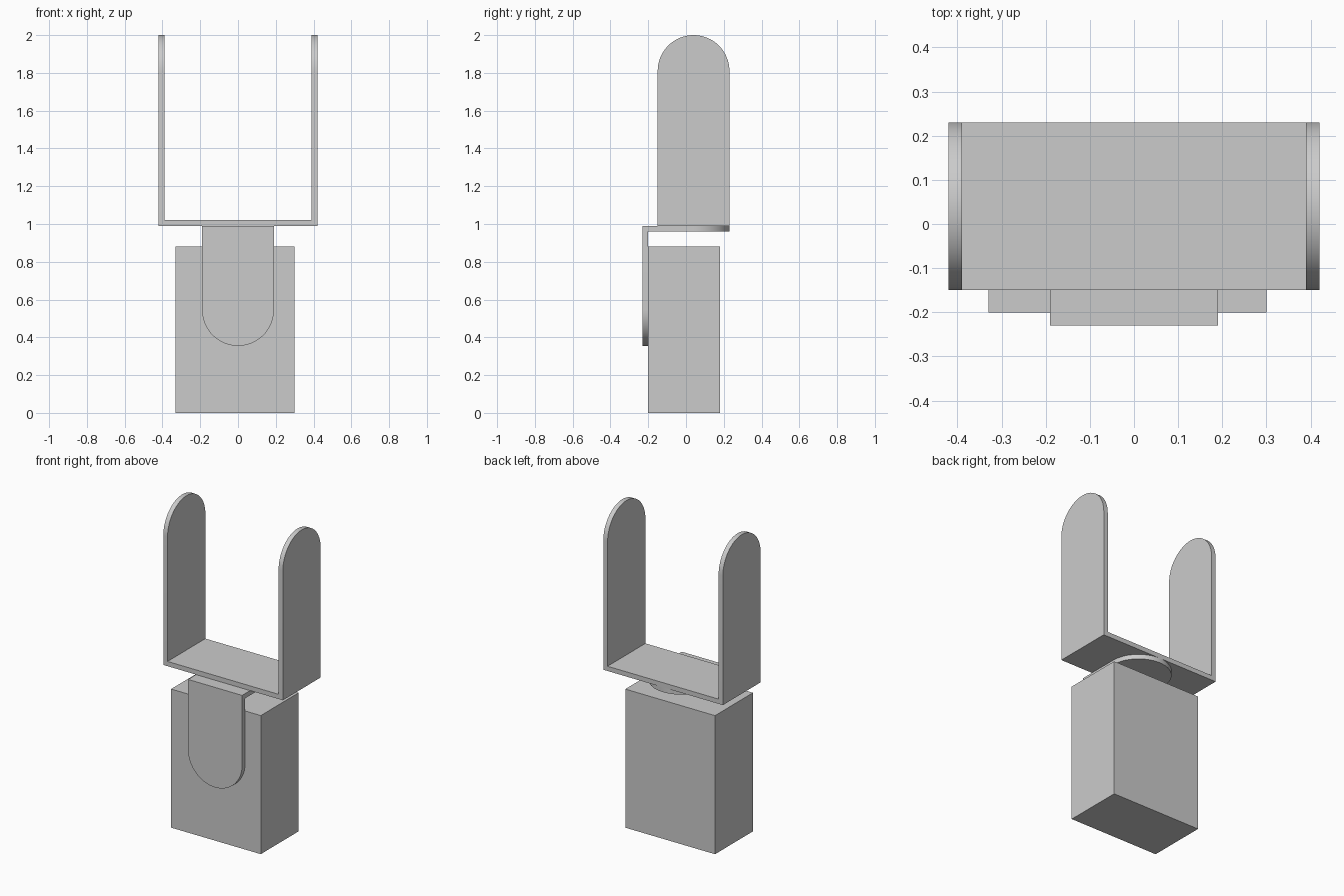
import bpy, bmesh, math
from mathutils import Vector

if "Cube" in bpy.data.objects:
    bpy.data.objects.remove(bpy.data.objects["Cube"])

R, T = 0.19, 0.03   # tongue half width, sheet thickness
YC = 0.04           # centre line of the brackets in y


def tongue(length, place, steps=32):
    """Outline of a strip with one round end, placed in 3D by place(u, v)."""
    pts = [(-R, 0), (R, 0)]
    for i in range(steps + 1):
        a = math.pi * i / steps
        pts.append((R * math.cos(a), length - R + R * math.sin(a)))
    return [Vector(place(u, v)) for u, v in pts]


def sheet_bracket(name, panels, inside):
    """Folded sheet: outer panels welded at the folds, thickened inward."""
    bm = bmesh.new()
    for pts in panels:
        bm.faces.new([bm.verts.new(p) for p in pts])
    bmesh.ops.remove_doubles(bm, verts=bm.verts, dist=1e-5)
    bm.normal_update()
    for f in bm.faces:
        if f.normal.dot(f.verts[0].co - Vector(inside)) < 0:
            f.normal_flip()
    mesh = bpy.data.meshes.new(name)
    bm.to_mesh(mesh)
    bm.free()
    ob = bpy.data.objects.new(name, mesh)
    bpy.context.collection.objects.link(ob)
    bpy.ops.object.select_all(action='DESELECT')
    bpy.context.view_layer.objects.active = ob
    ob.select_set(True)
    mod = ob.modifiers.new("thickness", 'SOLIDIFY')
    mod.thickness = T
    mod.offset = -1
    mod.use_even_offset = True
    bpy.ops.object.modifier_apply(modifier=mod.name)
    bpy.ops.object.shade_smooth_by_angle(angle=math.radians(30))
    return ob


# Motor block
bpy.ops.mesh.primitive_cube_add(size=1, location=(-0.015, -0.01, 0.44))
block = bpy.context.object
block.name = "motor_block"
block.scale = (0.63, 0.38, 0.88)

# Lower L bracket: top plate reaching back, front plate hanging down
sheet_bracket("lower_bracket", [
    tongue(0.46, lambda u, v: (u, -0.23 + v, 0.99)),
    tongue(0.635, lambda u, v: (u, -0.23, 0.99 - v)),
], (0, YC, 0.6))

# Upper fork: base plate with two upright arms
W, Z = 0.42, 0.99
base = [Vector((x, YC + y, Z)) for x, y in ((-W, -R), (W, -R), (W, R), (-W, R))]
arms = [tongue(1.01, lambda u, v, s=s: (s * W, YC + u, Z + v)) for s in (-1, 1)]
sheet_bracket("upper_fork", [base] + arms, (0, YC, 1.5))
